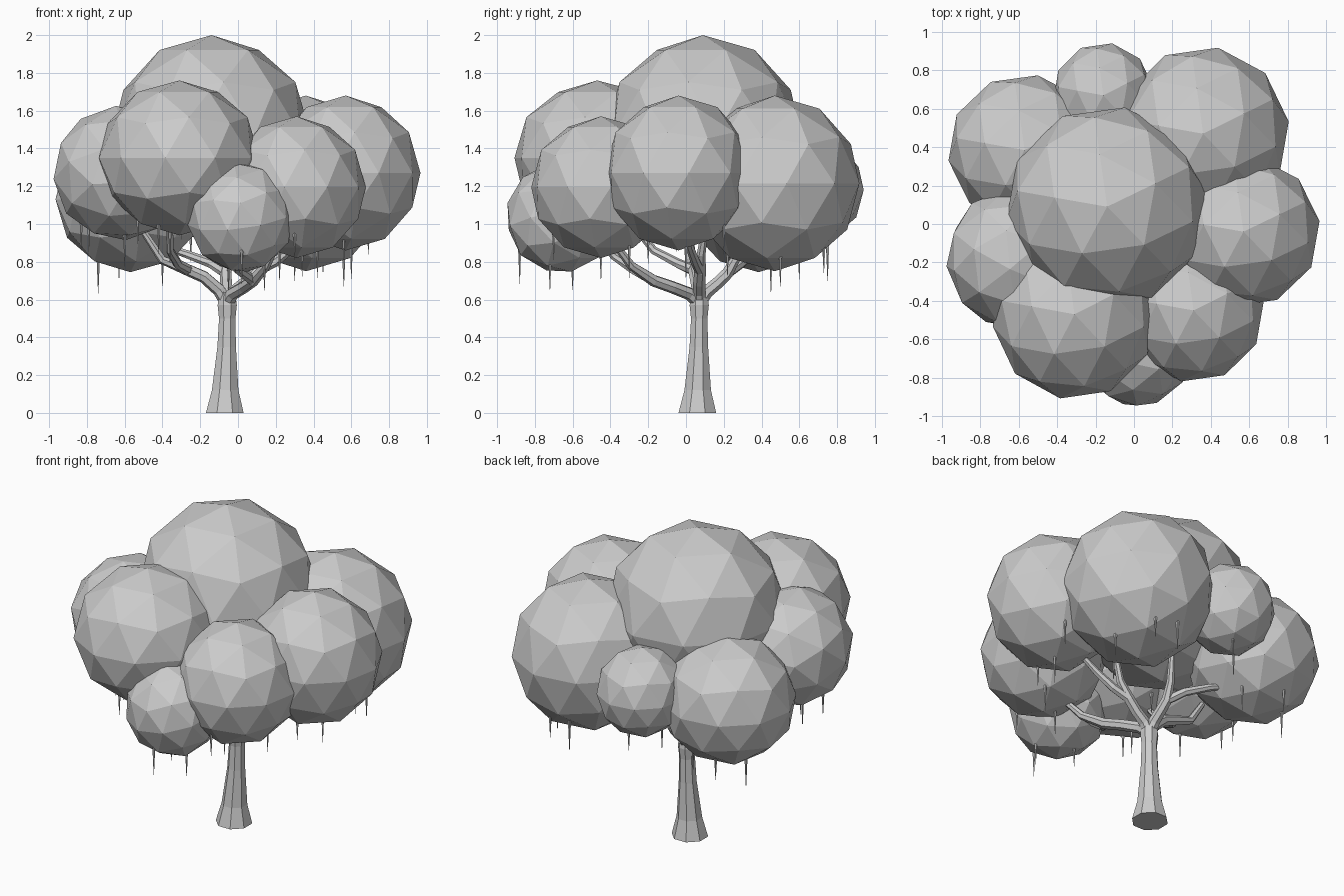
import bpy, bmesh, math
from mathutils import Vector, Matrix

grey = bpy.data.materials.new("plain grey")
grey.diffuse_color = (0.6, 0.6, 0.6, 1)


def finish(bm, name):
    bmesh.ops.recalc_face_normals(bm, faces=bm.faces)
    me = bpy.data.meshes.new(name)
    bm.to_mesh(me)
    bm.free()
    me.materials.append(grey)
    ob = bpy.data.objects.new(name, me)
    bpy.context.collection.objects.link(ob)
    return ob


def tube(name, pts, radii, sides=8):
    """Tapered faceted tube through the points."""
    bm = bmesh.new()
    pts = [Vector(p) for p in pts]
    rings = []
    for i, p in enumerate(pts):
        d = (pts[min(i + 1, len(pts) - 1)] - pts[max(i - 1, 0)]).normalized()
        if name == "trunk":
            d = Vector((0, 0, 1))
        q = Vector((0, 0, 1)).rotation_difference(d)
        ring = []
        for k in range(sides):
            a = 2 * math.pi * (k + 0.5) / sides
            ring.append(bm.verts.new(p + q @ Vector((math.cos(a), math.sin(a), 0)) * radii[i]))
        rings.append(ring)
    for a, b in zip(rings, rings[1:]):
        for k in range(sides):
            n = (k + 1) % sides
            bm.faces.new((a[k], a[n], b[n], b[k]))
    bm.faces.new(rings[0][::-1])
    bm.faces.new(rings[-1])
    return finish(bm, name)


# Foliage clumps: centre, radii, tilt about x
clumps = {
    "top": ((-0.14, 0.09, 1.475), (0.53, 0.525, 0.525), 0),
    "front_left": ((-0.31, -0.47, 1.35), (0.43, 0.445, 0.41), 0),
    "back_right": ((0.36, 0.47, 1.215), (0.45, 0.455, 0.465), 0),
    "right": ((0.57, -0.04, 1.27), (0.40, 0.395, 0.41), 0),
    "front_right": ((0.31, -0.45, 1.195), (0.37, 0.375, 0.375), 0),
    "front_low": ((0.015, -0.665, 1.035), (0.285, 0.29, 0.295), 75),
    "left": ((-0.62, -0.18, 1.27), (0.36, 0.37, 0.36), 40),
    "back_left": ((-0.57, 0.385, 1.13), (0.40, 0.395, 0.385), 0),
    "back_small": ((-0.16, 0.67, 1.18), (0.265, 0.275, 0.275), 0),
}
for name, (c, r, tilt) in clumps.items():
    bm = bmesh.new()
    bmesh.ops.create_icosphere(bm, subdivisions=2, radius=1)
    m = (Matrix.Translation(c) @ Matrix.Diagonal((*r, 1))
         @ Matrix.Rotation(math.radians(tilt), 4, 'X')
         @ Matrix.Rotation(math.radians(26), 4, 'Z'))
    bmesh.ops.transform(bm, matrix=m, verts=bm.verts)
    finish(bm, "foliage_" + name)

# Trunk with flared foot
tube("trunk",
     [(-0.07, 0.06, 0), (-0.068, 0.062, 0.12), (-0.06, 0.068, 0.35),
      (-0.057, 0.07, 0.5), (-0.057, 0.07, 0.57), (-0.057, 0.07, 0.64)],
     [0.108, 0.076, 0.053, 0.047, 0.055, 0.045])

# Four limbs leave the fork, each dividing once; twigs start on a limb point
fork = (-0.057, 0.07, 0.58)
limbs = {
    "front": [fork, (-0.03, 0.02, 0.63), (0.03, -0.07, 0.665), (0.08, -0.17, 0.70),
              (0.15, -0.29, 0.78), (0.21, -0.38, 0.90)],
    "right": [fork, (-0.02, 0.07, 0.64), (0.04, 0.07, 0.69), (0.10, 0.075, 0.75),
              (0.17, 0.08, 0.84), (0.22, 0.10, 0.97)],
    "back": [fork, (-0.06, 0.11, 0.64), (-0.062, 0.17, 0.69), (-0.065, 0.22, 0.74),
             (-0.05, 0.27, 0.83), (-0.02, 0.32, 0.98)],
    "left": [fork, (-0.10, 0.065, 0.65), (-0.18, 0.05, 0.72), (-0.26, 0.04, 0.755),
             (-0.40, 0.03, 0.81), (-0.50, 0.02, 0.96)],
}
twigs = {
    "front": [(0.00, -0.28, 0.76), (-0.01, -0.38, 0.83), (0.0, -0.5, 0.95)],
    "right": [(0.20, 0.05, 0.80), (0.30, 0.02, 0.88), (0.42, 0.0, 0.98)],
    "back": [(-0.14, 0.29, 0.79), (-0.27, 0.35, 0.84), (-0.42, 0.39, 0.89)],
    "left": [(-0.32, -0.04, 0.79), (-0.36, -0.17, 0.86), (-0.36, -0.3, 1.02)],
}
for name, pts in limbs.items():
    tube("limb_" + name, pts, [0.036, 0.035, 0.033, 0.032, 0.024, 0.018], 7)
    tube("twig_" + name, [pts[3]] + twigs[name], [0.029, 0.026, 0.022, 0.016], 7)

# Hanging spikes under the clumps
spikes = {
    "left": [(-0.83, -0.2), (-0.79, -0.05), (-0.60, -0.3)],
    "back_left": [(-0.63, 0.6), (-0.40, 0.5), (-0.74, 0.45)],
    "front_left": [(-0.53, -0.48), (-0.42, -0.6), (-0.36, -0.45), (-0.30, -0.2)],
    "front_low": [(-0.05, -0.6), (0.14, -0.72), (0.02, -0.88)],
    "front_right": [(0.30, -0.70), (0.22, -0.45), (0.42, -0.3)],
    "right": [(0.56, -0.2), (0.69, 0.2), (0.6, 0.0)],
    "back_right": [(0.45, 0.73), (0.56, 0.5), (0.3, 0.75), (0.34, 0.22)],
    "back_small": [(-0.12, 0.75), (-0.25, 0.6)],
}
for name, spots in spikes.items():
    c, r, _ = clumps[name]
    for i, (x, y) in enumerate(spots):
        u = ((x - c[0]) / r[0]) ** 2 + ((y - c[1]) / r[1]) ** 2
        z = c[2] - r[2] * math.sqrt(max(0, 1 - u)) + 0.07
        h = 0.175 + 0.025 * (i % 3)
        tube(f"spike_{name}_{i + 1}",
             [(x, y, z), (x, y, z - 0.02), (x, y, z - 0.5 * h), (x, y, z - h)],
             [0.004, 0.010, 0.006, 0.001], 5)
